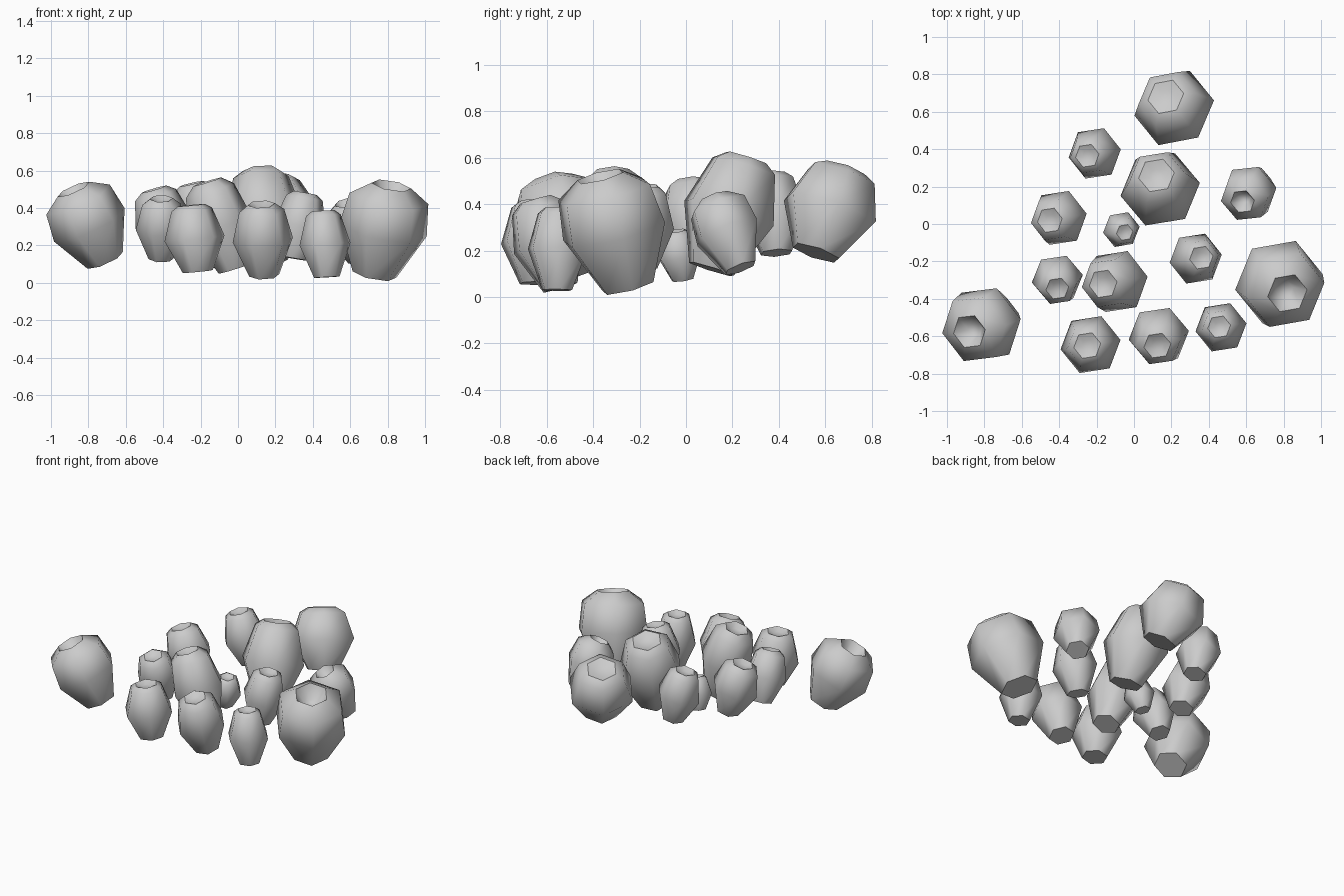
import bpy, bmesh, math
from mathutils import Vector

if "Cube" in bpy.data.objects:
    bpy.data.objects.remove(bpy.data.objects["Cube"])

# bottom centre, rim centre, radius, shoulder fullness (fuller = rounder with deeper mouth)
PODS = [
    ((.26, .56, .19), (.17, .68, .55), .22, .72),
    ((-.17, .39, .19), (-.25, .365, .53), .145, .7),
    ((.16, .11, .12), (.12, .26, .60), .215, .7),
    ((.66, .235, .125), (.58, .12, .43), .148, .9),
    ((-.35, .045, .16), (-.45, .02, .50), .155, .75),
    ((-.41, -.24, .13), (-.41, -.345, .45), .138, .75),
    ((-.085, -.015, .075), (-.05, -.045, .285), .1, .7),
    ((-.02, -.295, .075), (-.165, -.32, .54), .175, .78),
    ((.30, -.19, .13), (.36, -.18, .48), .143, .7),
    ((.73, -.25, .045), (.82, -.37, .52), .24, .9),
    ((-.71, -.49, .12), (-.88, -.575, .50), .21, .9),
    ((-.215, -.64, .06), (-.25, -.65, .415), .163, .68),
    ((.14, -.54, .04), (.125, -.65, .42), .163, .75),
    ((.475, -.555, .03), (.455, -.55, .385), .138, .68),
]
SIDES = 6


def make_pod(name, bottom, top, r, s):
    bottom, top = Vector(bottom), Vector(top)
    axis = top - bottom
    length = axis.length
    rot = Vector((0, 0, 1)).rotation_difference(axis)
    deep = s > .85
    # foot, belly, shoulder, lip, mouth floor
    profile = [(0, .5), (.5, 1), (1.17 - .35 * s, s), (1, .45),
               (.82 if deep else .95, .2)]
    bm = bmesh.new()
    rings = []
    for t, k in profile:
        ring = []
        for i in range(SIDES):
            a = math.radians(9) + i * math.tau / SIDES
            p = Vector((k * r * math.cos(a), k * r * math.sin(a), t * length))
            ring.append(bm.verts.new(bottom + rot @ p))
        rings.append(ring)
    for lo, hi in zip(rings, rings[1:]):
        for i in range(SIDES):
            j = (i + 1) % SIDES
            bm.faces.new((lo[i], lo[j], hi[j], hi[i]))
    bm.faces.new(rings[-1])
    foot = bm.faces.new(rings[0][::-1])
    for f in bm.faces:
        f.smooth = True
    # crisp foot edge and lip
    for e in foot.edges:
        e.smooth = False
    for i in range(SIDES):
        bm.edges.get((rings[3][i], rings[3][(i + 1) % SIDES])).smooth = False
    me = bpy.data.meshes.new(name)
    bm.to_mesh(me)
    bm.free()
    bpy.context.collection.objects.link(bpy.data.objects.new(name, me))


for n, pod in enumerate(PODS):
    make_pod(f"pod_{n + 1:02d}", *pod)
